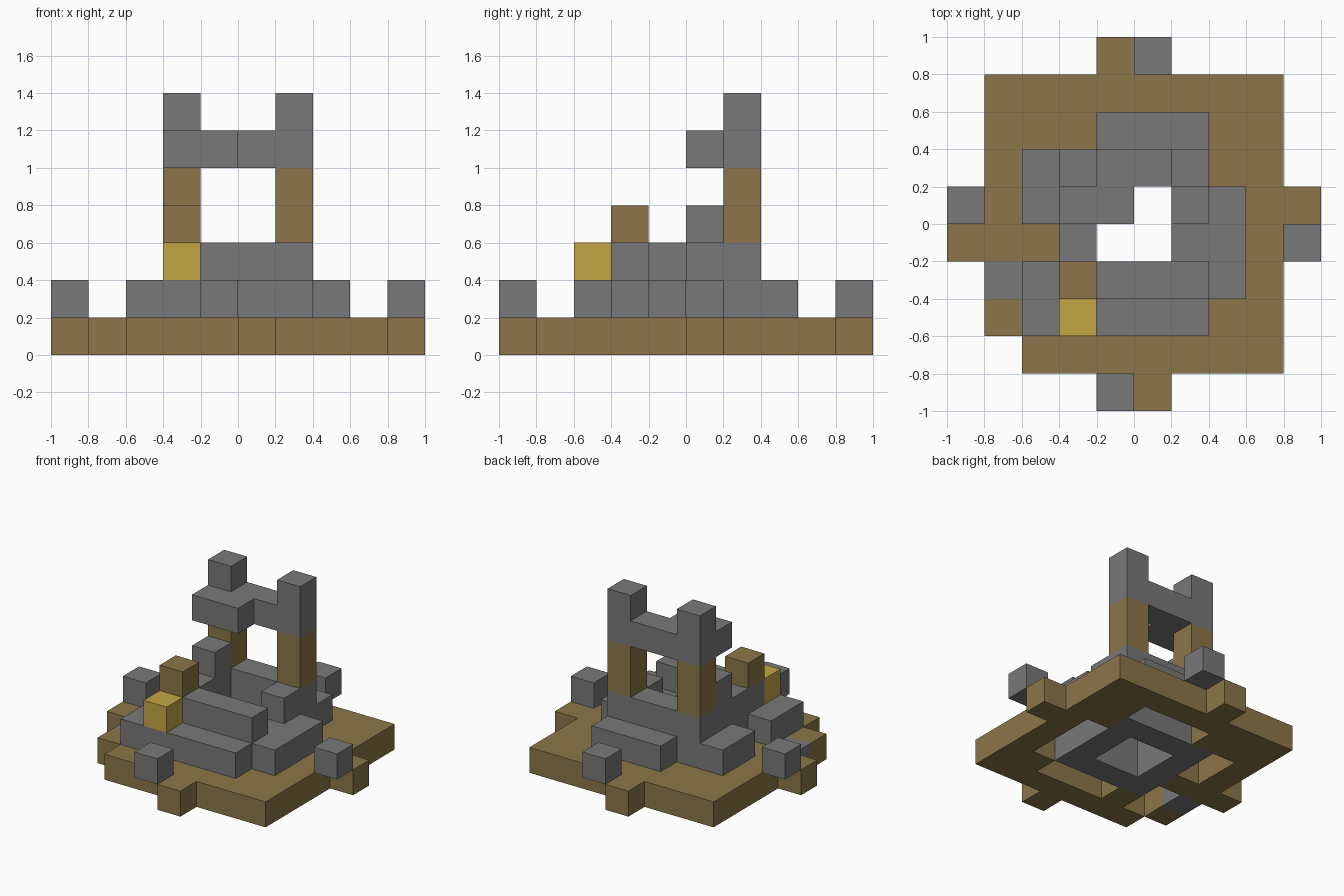
import bpy
import bmesh
from itertools import product
from mathutils import Vector

CELL = 0.2
HALF = 5  # half the plan width, in cells

if "Cube" in bpy.data.objects:
    bpy.data.objects.remove(bpy.data.objects["Cube"], do_unlink=True)


def make_material(name, rgb):
    mat = bpy.data.materials.new(name)
    mat.use_nodes = True
    colour = (*rgb, 1)
    mat.diffuse_color = colour
    bsdf = next(n for n in mat.node_tree.nodes if n.type == 'BSDF_PRINCIPLED')
    bsdf.inputs["Base Color"].default_value = colour
    bsdf.inputs["Roughness"].default_value = 1
    return mat


stone = make_material("stone grey", (.19, .19, .19))
earth = make_material("earth brown", (.26, .18, .065))
gold = make_material("gold yellow", (.54, .39, .058))


def block(x, y, z, w=1, d=1, h=1):
    """Set of grid cells filled by a box with its low corner at x, y, z."""
    return set(product(range(x, x + w), range(y, y + d), range(z, z + h)))


parts = []


def part(name, mat, *blocks, cuts=()):
    parts.append((name, mat, set().union(*blocks) - set().union(*cuts)))


# Ground slab with an open middle, side slots and a broken corner
part("ground_slab", earth, block(1, 1, 0, 8, 8), cuts=[
    block(3, 3, 0, 4, 4),
    block(4, 7, 0, 3), block(4, 2, 0, 3),
    block(7, 3, 0, 1, 3), block(2, 5, 0, 1, 2), block(2, 2, 0, 1, 2),
    block(1, 1, 0), block(1, 3, 0)])
part("slab_stone_patch", stone, block(1, 3, 0))
part("front_tab", earth, block(5, 0, 0))
part("back_tab", earth, block(4, 9, 0))
part("left_tab", earth, block(9, 5, 0))
part("right_tab", earth, block(0, 4, 0))

# Raised stones next to the tabs
part("front_stone", stone, block(4, 0, 1))
part("back_stone", stone, block(5, 9, 1))
part("left_stone", stone, block(9, 4, 1))
part("right_stone", stone, block(0, 5, 1))

# Square shaft wall
part("shaft_wall", stone, block(3, 3, 0, 4, 4, 3), cuts=[
    block(4, 4, 0, 2, 2, 3), block(6, 4, 2)])

# Low steps around the shaft
part("front_step", stone, block(2, 2, 1, 5), block(2, 3, 1))
part("back_step", stone, block(4, 7, 1, 3))
part("left_step", stone, block(7, 3, 1, 1, 3))
part("right_step", stone, block(2, 5, 1, 1, 2))

# Loose blocks on the wall
part("gold_block", gold, block(3, 2, 2))
part("short_post", earth, block(3, 3, 3))
part("wall_stone", stone, block(3, 5, 3))

# Gate: two posts, a beam with a ledge, and caps
for side, x in (("right", 3), ("left", 6)):
    part(side + "_gate_post", earth, block(x, 6, 3, h=2))
    part(side + "_gate_cap", stone, block(x, 6, 6))
part("gate_beam", stone, block(3, 6, 5, 4))
part("beam_ledge", stone, block(3, 5, 5, 2))

occupied = set().union(*(cells for _, _, cells in parts))


def build(name, mat, cells):
    """Skin the cells, leaving out faces buried against other cells."""
    bm = bmesh.new()
    for cell in sorted(cells):
        middle = Vector(cell) + Vector((.5, .5, .5))
        for axis, sign in product(range(3), (-1, 1)):
            normal, u = Vector(), Vector()
            normal[axis] = sign
            u[(axis + 1) % 3] = 1
            v = normal.cross(u)
            if tuple(int(a + b) for a, b in zip(cell, normal)) in occupied:
                continue
            corners = (-u - v, u - v, u + v, v - u)
            bm.faces.new([bm.verts.new(
                (middle + (normal + c) / 2 - Vector((HALF, HALF, 0))) * CELL)
                for c in corners])
    bmesh.ops.remove_doubles(bm, verts=bm.verts, dist=CELL / 100)
    bmesh.ops.dissolve_limit(bm, angle_limit=.01, verts=bm.verts, edges=bm.edges)
    mesh = bpy.data.meshes.new(name)
    bm.to_mesh(mesh)
    bm.free()
    mesh.materials.append(mat)
    obj = bpy.data.objects.new(name, mesh)
    bpy.context.collection.objects.link(obj)


for entry in parts:
    build(*entry)
